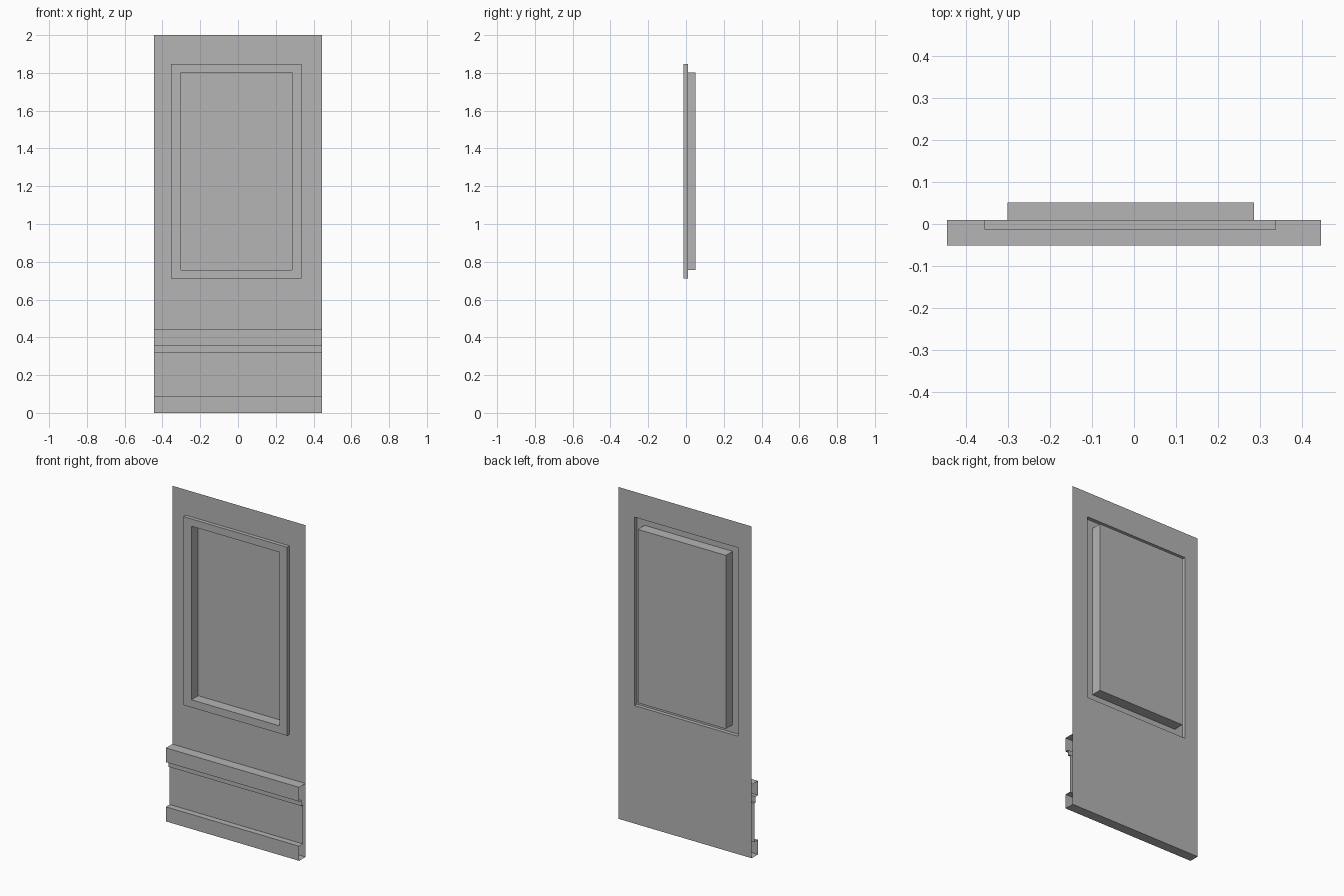
import bpy

if "Cube" in bpy.data.objects:
    bpy.data.objects.remove(bpy.data.objects["Cube"])

X0, X1 = -0.445, 0.444      # wall width
WALL_Y = 0.0095             # wall sheet depth

grey = bpy.data.materials.new("dark_grey")
grey.diffuse_color = (0.46, 0.46, 0.46, 1)
grey.use_nodes = True
grey.node_tree.nodes["Principled BSDF"].inputs["Base Color"].default_value = grey.diffuse_color


def make_object(name, verts, faces):
    mesh = bpy.data.meshes.new(name)
    mesh.from_pydata(verts, [], faces)
    mesh.materials.append(grey)
    mesh.update()
    obj = bpy.data.objects.new(name, mesh)
    bpy.context.collection.objects.link(obj)
    return obj


def nested_rects(name, rects, cap=False):
    """Bridge successive rectangles (x0, x1, z0, z1, y); optionally fill the last."""
    verts, faces = [], []
    for x0, x1, z0, z1, y in rects:
        verts += [(x0, y, z0), (x1, y, z0), (x1, y, z1), (x0, y, z1)]
    for r in range(len(rects) - 1):
        for i in range(4):
            a, b = 4 * r + i, 4 * r + (i + 1) % 4
            faces.append((a, b, b + 4, a + 4))
    if cap:
        n = 4 * (len(rects) - 1)
        faces.append((n, n + 1, n + 2, n + 3))
    return make_object(name, verts, faces)


def sweep_x(name, profile):
    """Open-ended strip swept across the wall from a (y, z) profile."""
    verts = [(x, y, z) for y, z in profile for x in (X0, X1)]
    faces = [(2 * i, 2 * i + 1, 2 * i + 3, 2 * i + 2) for i in range(len(profile) - 1)]
    return make_object(name, verts, faces)


opening = (-0.355, 0.337, 0.711, 1.847)
recess = (-0.301, 0.285, 0.757, 1.803)

# Wall sheet with the window opening
nested_rects("wall_panel", [(X0, X1, 0, 2, WALL_Y), (*opening, WALL_Y)])

# Raised window surround
nested_rects("window_frame", [(*opening, WALL_Y), (*opening, -0.013), (*recess, -0.013)])

# Deep recess closed by the pane
nested_rects("window_recess", [(*recess, -0.013), (*recess, 0.051)], cap=True)

# Stepped skirting: base board, panel, small step, top rail
sweep_x("skirting", [
    (WALL_Y, 0), (-0.051, 0), (-0.051, 0.088), (-0.015, 0.088),
    (-0.015, 0.321), (-0.028, 0.321), (-0.028, 0.357),
    (-0.051, 0.357), (-0.051, 0.443), (WALL_Y, 0.443)])
